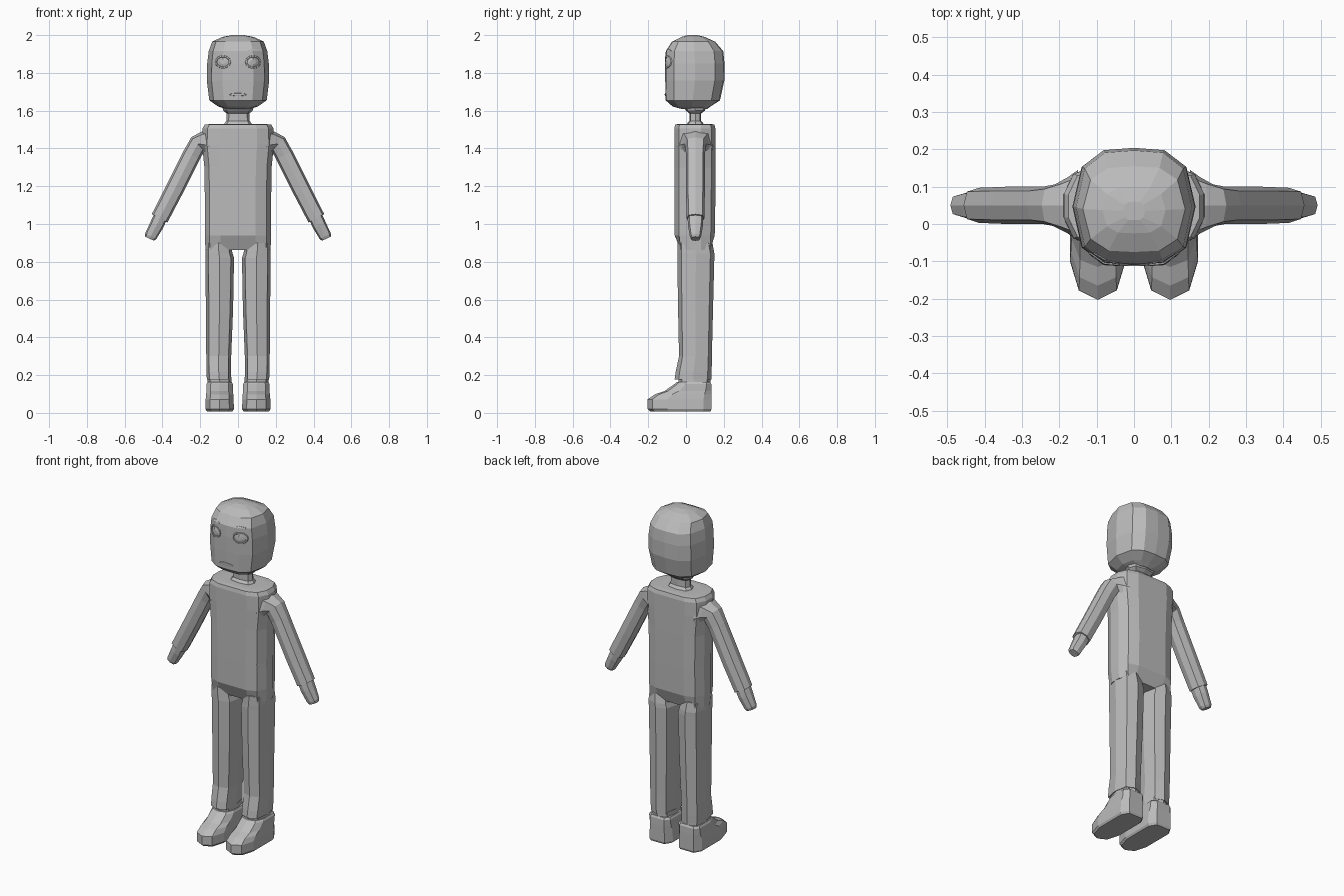
import bpy, bmesh, math
from mathutils import Vector
from mathutils.bvhtree import BVHTree

if "Cube" in bpy.data.objects:
    bpy.data.objects.remove(bpy.data.objects["Cube"])

grey = bpy.data.materials.new("plain_grey")
grey.diffuse_color = (0.5, 0.5, 0.5, 1)
grey.use_nodes = True
grey.node_tree.nodes["Principled BSDF"].inputs["Base Color"].default_value = grey.diffuse_color


def loft(name, rings, mirror=False):
    """Skin a list of equal-sized closed rings, cap both ends, shade flat."""
    bm = bmesh.new()
    rows = [[bm.verts.new(p) for p in ring] for ring in rings]
    n = len(rows[0])
    for a, b in zip(rows, rows[1:]):
        for i in range(n):
            j = (i + 1) % n
            bm.faces.new((a[i], a[j], b[j], b[i]))
    bm.faces.new(rows[0][::-1])
    bm.faces.new(rows[-1])
    bmesh.ops.recalc_face_normals(bm, faces=bm.faces)
    me = bpy.data.meshes.new(name)
    bm.to_mesh(me)
    bm.free()
    me.materials.append(grey)
    ob = bpy.data.objects.new(name, me)
    bpy.context.collection.objects.link(ob)
    if mirror:
        ob.modifiers.new("mirror", 'MIRROR')
    return ob


def both_sides(half):
    """Close a half outline, given front to back, by reflecting it in x."""
    return half + [(-u, v) for u, v in reversed(half) if u > 0]


def section(outline, z, rx, y0, y1, cx=0.0):
    cy, ry = (y0 + y1) / 2, (y1 - y0) / 2
    return [(cx + u * rx, cy + v * ry, z) for u, v in outline]


def octagon(diag):
    return [(1, 0), (diag, diag), (0, 1), (-diag, diag),
            (-1, 0), (-diag, -diag), (0, -1), (diag, -diag)]


# Head: rounded block
head_shape = both_sides([(0, -1), (.5, -.97), (.85, -.7), (1, 0),
                         (.85, .68), (.5, .96), (0, 1)])
head_rows = [(1.608, .06, -.02, .11), (1.622, .105, -.07, .13),
             (1.655, .152, -.108, .18), (1.76, .165, -.11, .203),
             (1.85, .163, -.11, .204), (1.915, .155, -.107, .197),
             (1.965, .137, -.075, .155), (1.99, .085, -.025, .10),
             (2.0, .03, .01, .06)]
head = loft("head", [section(head_shape, *r) for r in head_rows])

# Neck
neck_rows = [(1.50, .09, -.01, .11), (1.535, .07, .008, .09),
             (1.545, .062, .018, .08), (1.585, .06, .018, .08),
             (1.60, .078, .0, .10), (1.63, .085, -.02, .11)]
loft("neck", [section(octagon(.8), *r) for r in neck_rows])

# Torso, with the middle of the lowest rows drawn in above the crotch
torso_shape = both_sides([(0, -1), (.53, -1), (.86, -.78), (1, -.28),
                          (1, .3), (.86, .8), (.53, 1), (0, 1)])
torso_rows = [(.862, .172, -.05, .148), (.94, .176, -.06, .152),
              (1.1, .175, -.062, .155), (1.3, .178, -.062, .156),
              (1.42, .19, -.062, .156), (1.505, .188, -.062, .156),
              (1.527, .176, -.057, .15), (1.53, .125, -.03, .125)]
rings = [section(torso_shape, *r) for r in torso_rows]
rings[0] = [(x, .05 + (y - .05) * (.75 if abs(x) < .1 else 1), z)
            for x, y, z in rings[0]]
loft("torso", rings)

# Legs
leg_rows = [(.178, .064, -.06, .135, .101), (.22, .065, -.054, .136, .102),
            (.30, .066, -.037, .137, .102), (.55, .072, -.042, .143, .098),
            (.82, .076, -.046, .15, .097), (.845, .072, -.046, .15, .101),
            (.90, .066, -.045, .14, .105)]
loft("leg", [section(octagon(.78), *r) for r in leg_rows], True)

# Ankles
loft("ankle", [section(octagon(.78), z, .063, -.04, .13, .098)
               for z in (.14, .19)], True)

# Shoes: tapered toe, stepped up to the ankle
shoe_shape = both_sides([(0, -1), (.68, -.85), (1, -.38), (1, .75),
                         (.65, 1), (0, 1)])
shoe_rows = [(.008, .068, -.19, .13), (.02, .075, -.203, .135),
             (.072, .074, -.203, .135), (.098, .072, -.165, .135),
             (.115, .070, -.115, .135), (.152, .070, -.062, .134),
             (.163, .064, -.05, .128)]
loft("shoe", [section(shoe_shape, *r, cx=.097) for r in shoe_rows], True)


def limb(name, stations):
    """Loft along an xz path: x, z, tilt, half thickness, half depth."""
    rings = []
    for x, z, tilt, w, d in stations:
        a = math.radians(tilt)
        rings.append([(x + u * w * math.cos(a), .05 + v * d,
                       z + u * w * math.sin(a)) for u, v in octagon(.78)])
    return loft(name, rings, True)


# Arms flare into the shoulders, then run straight to the sleeve ends
limb("arm", [(.15, 1.41, 88, .095, .095), (.178, 1.42, 75, .07, .075),
             (.212, 1.424, 45, .05, .056), (.245, 1.365, 28, .048, .05),
             (.34, 1.175, 28, .048, .05), (.415, 1.03, 28, .047, .047)])

# Hands
limb("hand", [(.405, 1.05, 28, .037, .042), (.43, .995, 28, .037, .04),
              (.462, .935, 25, .033, .03), (.468, .922, 25, .026, .024)])

# Face details follow the surface of the head
bm = bmesh.new()
bm.from_mesh(head.data)
tree = BVHTree.FromBMesh(bm)
bm.free()


def on_face(x, z, out):
    hit = tree.ray_cast(Vector((x, -1, z)), Vector((0, 1, 0)))[0]
    return (x, hit.y - out, z)


def face_oval(cx, cz, rx, rz, out, n=12):
    return [on_face(cx + rx * math.cos(i * math.tau / n),
                    cz + rz * math.sin(i * math.tau / n), out)
            for i in range(n)]


# Eyes: thin lid ring around a shallow eyeball
loft("eye", [face_oval(.08, 1.858, rx, rz, out) for rx, rz, out in
             [(.043, .036, -.003), (.041, .034, .005), (.034, .027, .005),
              (.032, .025, .001), (.015, .012, .004)]], True)

# Mouth and eyebrows: thin plates
loft("mouth", [face_oval(0, 1.685, rx, rz, out, 10) for rx, rz, out in
               [(.046, .009, -.002), (.044, .007, .004), (.03, .001, .005)]])
brow = [(.05, 1.918), (.078, 1.927), (.108, 1.919),
        (.108, 1.915), (.078, 1.921), (.05, 1.914)]
loft("eyebrow", [[on_face(x, z, out) for x, z in brow]
                 for out in (-.002, .003)], True)
